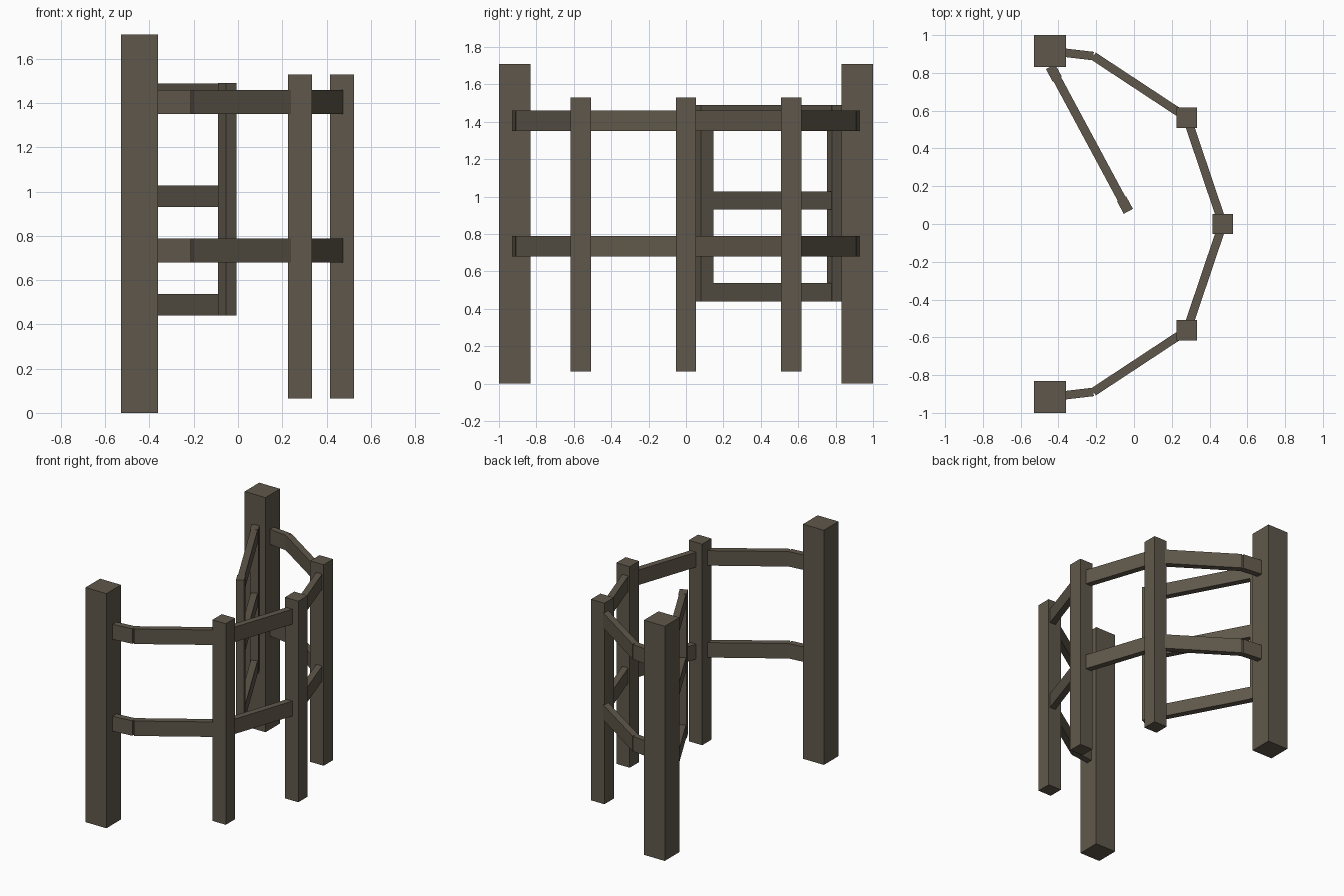
import bpy, bmesh, math
from mathutils import Matrix, Vector

if "Cube" in bpy.data.objects:
    bpy.data.objects.remove(bpy.data.objects["Cube"])

wood = bpy.data.materials.new("weathered wood")
wood.diffuse_color = (0.115, 0.097, 0.07, 1)
wood.use_nodes = True
wood.node_tree.nodes["Principled BSDF"].inputs["Base Color"].default_value = wood.diffuse_color


def box(name, size, centre, angle=0.0):
    """Box of given size, turned about z."""
    bm = bmesh.new()
    bmesh.ops.create_cube(bm, size=1.0, matrix=Matrix.Diagonal((*size, 1)))
    me = bpy.data.meshes.new(name)
    bm.to_mesh(me)
    bm.free()
    me.materials.append(wood)
    ob = bpy.data.objects.new(name, me)
    ob.location = centre
    ob.rotation_euler.z = angle
    bpy.context.collection.objects.link(ob)
    return ob


def board(name, a, b, z0, z1, thick):
    """Upright board running in plan from a to b."""
    a, b = Vector(a), Vector(b)
    d, m = b - a, (a + b) / 2
    return box(name, (d.length, thick, z1 - z0), (m.x, m.y, (z0 + z1) / 2),
               math.atan2(d.y, d.x))


# posts
box("middle_post", (0.108, 0.108, 1.465), (0.47, 0, 0.7975))
for s, side in ((-1, "front"), (1, "back")):
    box(side + "_main_post", (0.168, 0.168, 1.71), (-0.445, s * 0.916, 0.855))
    box(side + "_small_post", (0.108, 0.108, 1.465), (0.28, s * 0.563, 0.7975))
    # curved fence: three boards per side, at two heights
    path = [(-0.42, s * 0.913), (-0.215, s * 0.889), (0.28, s * 0.563), (0.47, 0)]
    for level, z in (("lower", 0.68), ("upper", 1.35)):
        for i in range(3):
            board(f"{side}_{level}_rail_{i + 1}", path[i], path[i + 1], z, z + 0.109, 0.045)

# half-open gate hung on the back main post
free_end, hinge_end = Vector((-0.03, 0.067)), Vector((-0.442, 0.833))
u = (hinge_end - free_end).normalized() * 0.075
board("gate_free_stile", free_end, free_end + u, 0.44, 1.49, 0.055)
board("gate_hinge_stile", hinge_end - u, hinge_end, 0.44, 1.49, 0.055)
for name, z in (("bottom", 0.44), ("middle", 0.93), ("top", 1.392)):
    board(f"gate_{name}_rail", free_end + u * 0.95, hinge_end - u * 0.95, z, z + 0.097, 0.046)
